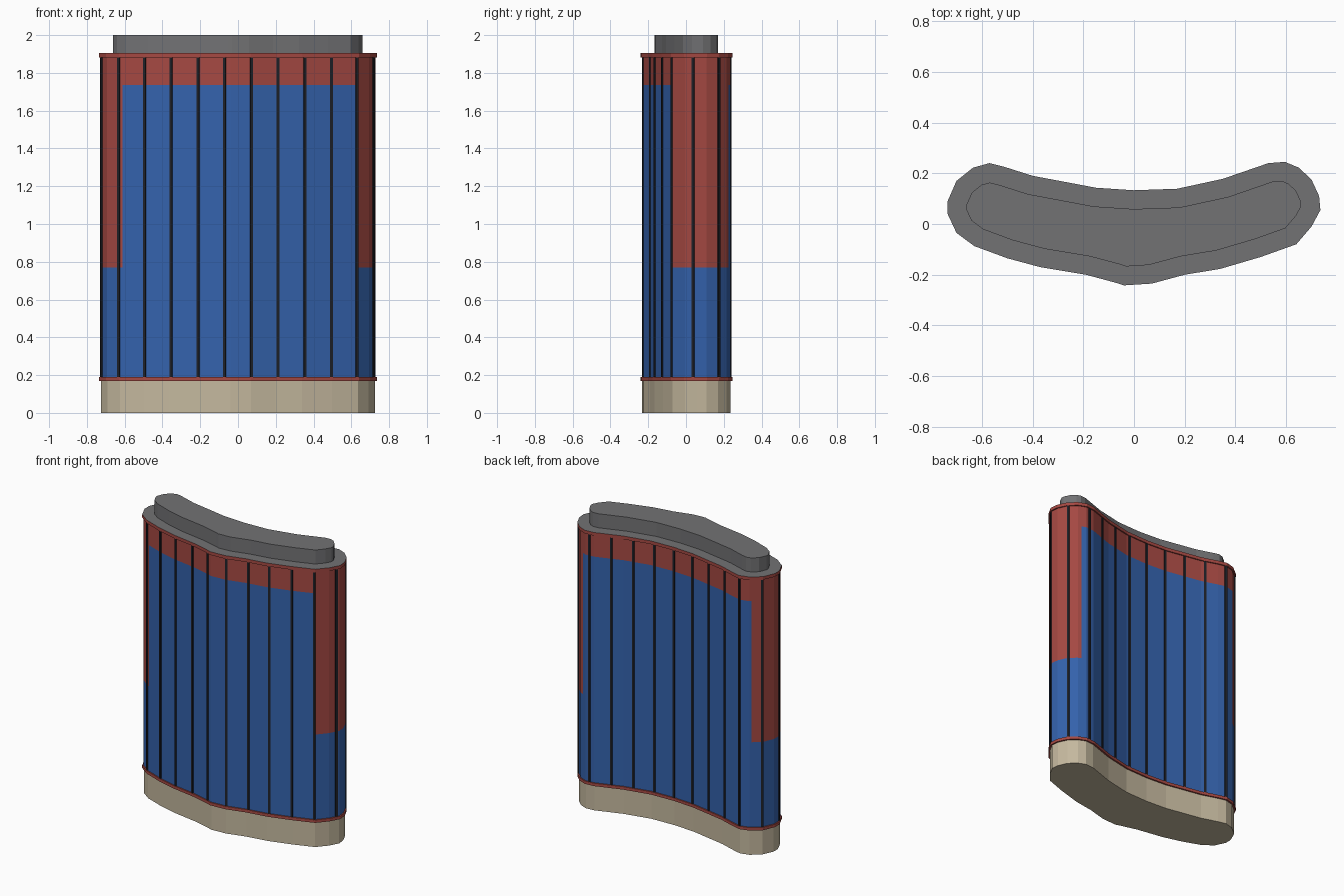
import bpy, bmesh, math
from mathutils import Vector

if "Cube" in bpy.data.objects:
    bpy.data.objects.remove(bpy.data.objects["Cube"])


def material(name, rgb):
    m = bpy.data.materials.new(name)
    m.diffuse_color = (*rgb, 1)
    m.use_nodes = True
    m.node_tree.nodes["Principled BSDF"].inputs["Base Color"].default_value = m.diffuse_color
    return m


RED = material("red cladding", (0.376, 0.066, 0.055))
BLUE = material("blue glass", (0.034, 0.122, 0.413))
TAN = material("tan stone", (0.552, 0.479, 0.342))
GREY = material("roof grey", (0.168, 0.168, 0.175))
DARK = material("dark metal", (0.013, 0.015, 0.021))

# Curved footprint, counter-clockwise from the front
FOOTPRINT = [Vector(p) for p in (
    (-0.074, -0.231), (-0.04, -0.242), (0.07, -0.235), (0.2, -0.2), (0.34, -0.177),
    (0.5, -0.13), (0.64, -0.08), (0.70, -0.01), (0.735, 0.055), (0.73, 0.11),
    (0.70, 0.175), (0.65, 0.222), (0.595, 0.245), (0.53, 0.24), (0.35, 0.178),
    (0.17, 0.139), (0.0, 0.133), (-0.15, 0.143), (-0.4, 0.19), (-0.51, 0.225),
    (-0.57, 0.24), (-0.635, 0.222), (-0.70, 0.17), (-0.735, 0.09), (-0.735, 0.04),
    (-0.70, -0.035), (-0.63, -0.087), (-0.5, -0.135), (-0.37, -0.17), (-0.19, -0.2))]


def inset(pts, d):
    """Move every edge of the loop inward by d with mitred corners."""
    out = []
    for i, p in enumerate(pts):
        a = (p - pts[i - 1]).normalized()
        b = (pts[(i + 1) % len(pts)] - p).normalized()
        na, nb = Vector((-a.y, a.x)), Vector((-b.y, b.x))
        out.append(p + (na + nb) * d / (1 + na.dot(nb)))
    return out


def finish(bm, name, mats):
    bmesh.ops.recalc_face_normals(bm, faces=bm.faces)
    me = bpy.data.meshes.new(name)
    bm.to_mesh(me)
    bm.free()
    for m in mats:
        me.materials.append(m)
    ob = bpy.data.objects.new(name, me)
    bpy.context.collection.objects.link(ob)
    return ob


def prism(pts, z0, z1):
    bm = bmesh.new()
    base = bm.faces.new([bm.verts.new((p.x, p.y, z0)) for p in pts])
    top = bmesh.ops.extrude_face_region(bm, geom=[base])["geom"]
    bmesh.ops.translate(bm, vec=(0, 0, z1 - z0),
                        verts=[v for v in top if isinstance(v, bmesh.types.BMVert)])
    if not base.is_valid or not any(len(f.verts) == len(pts) and f.calc_center_median().z < z0 + 1e-4
                                    for f in bm.faces):
        bm.faces.new([v for v in bm.verts if v.co.z < z0 + 1e-4])
    bmesh.ops.recalc_face_normals(bm, faces=bm.faces)
    return bm


# Base, trims and crown
finish(prism(inset(FOOTPRINT, 0.01), 0, 0.17), "stone_base", [TAN])
finish(prism(FOOTPRINT, 0.17, 0.19), "lower_trim", [RED])
roof = prism(FOOTPRINT, 1.882, 1.904)
for f in roof.faces:
    f.material_index = 1 if f.normal.z > 0.5 else 0
finish(roof, "roof_trim", [RED, GREY])
finish(prism(inset(FOOTPRINT, 0.074), 1.904, 2.0), "roof_crown", [GREY])

# Facade: blue glass, with red top band and red upper ends
WALL = inset(FOOTPRINT, 0.008)
wall = prism(WALL, 0.19, 1.882)
right_cut = (Vector((0.622, 0, 0)), Vector((1, 0, 0)))
left_cut = (Vector((-0.612, -0.09, 0)), Vector((-0.31, -0.03, 0)).normalized())
cuts = [right_cut, left_cut,
        (Vector((0, 0, 0.77)), Vector((0, 0, 1))),
        (Vector((0, 0, 1.735)), Vector((0, 0, 1)))]
for co, no in cuts:
    bmesh.ops.bisect_plane(wall, geom=wall.verts[:] + wall.edges[:] + wall.faces[:],
                           plane_co=co, plane_no=no)
for f in wall.faces:
    c = f.calc_center_median()
    at_end = any((c - co).dot(no) > 0 for co, no in (right_cut, left_cut))
    f.material_index = 1 if c.z > 1.735 or (at_end and c.z > 0.77) else 0
finish(wall, "facade", [BLUE, RED])

# Mullions evenly spaced along the facade
edges = [(p, WALL[(i + 1) % len(WALL)]) for i, p in enumerate(WALL)]
perimeter = sum((b - a).length for a, b in edges)
count = round(perimeter / 0.147)
bm = bmesh.new()
for k in range(count):
    s = perimeter * k / count
    for a, b in edges:
        length = (b - a).length
        if s < length:
            break
        s -= length
    t = (b - a).normalized()
    p = a + t * s
    n = Vector((t.y, -t.x))
    corners = [p + t * (0.0075 * i) + n * j
               for i, j in ((-1, -0.006), (1, -0.006), (1, 0.006), (-1, 0.006))]
    lo = [bm.verts.new((c.x, c.y, 0.19)) for c in corners]
    hi = [bm.verts.new((c.x, c.y, 1.882)) for c in corners]
    bm.faces.new(lo[::-1])
    bm.faces.new(hi)
    for i in range(4):
        j = (i + 1) % 4
        bm.faces.new((lo[i], lo[j], hi[j], hi[i]))
finish(bm, "mullions", [DARK])
